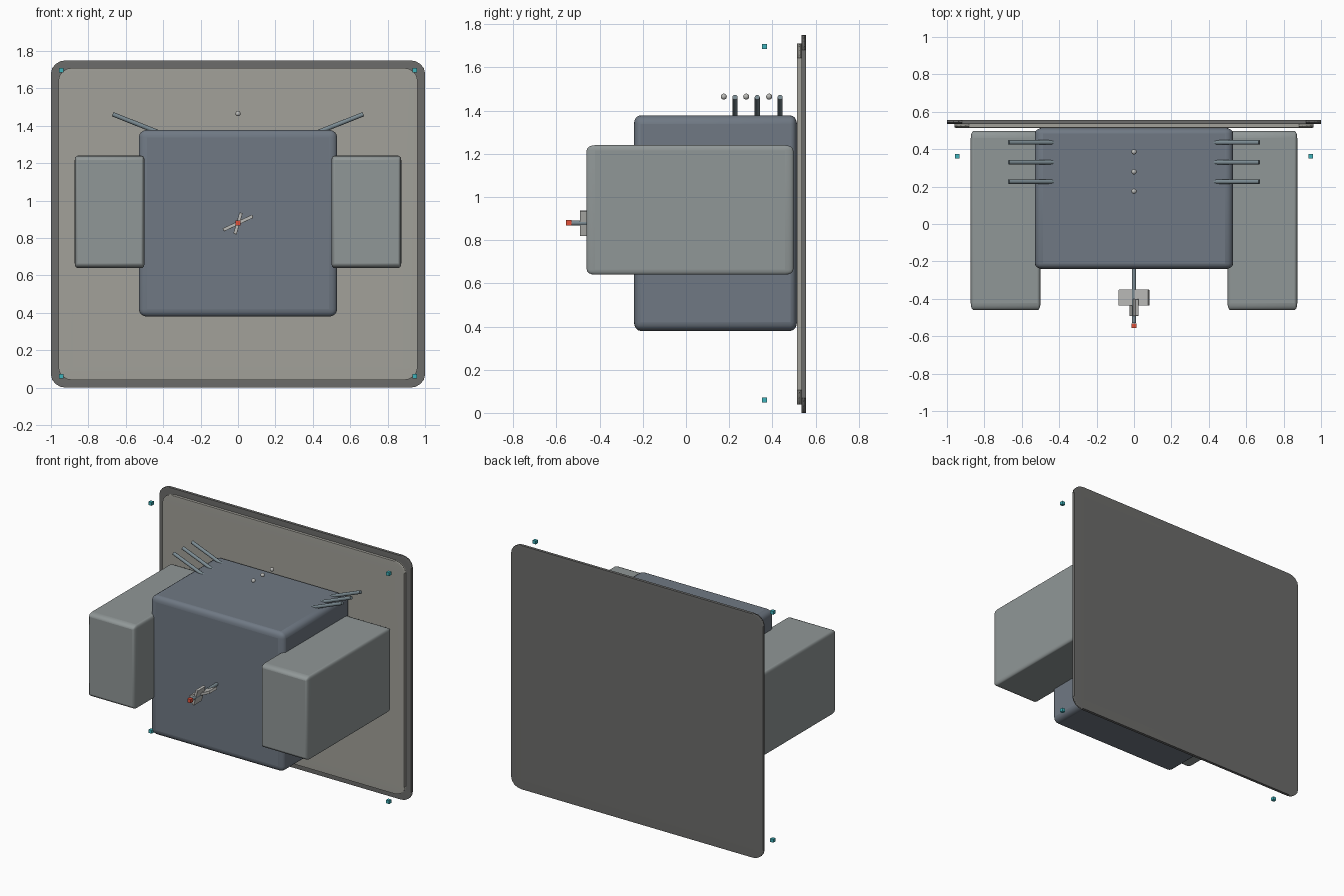
import bpy
from math import radians, hypot, atan2
from mathutils import Vector

if "Cube" in bpy.data.objects:
    bpy.data.objects.remove(bpy.data.objects["Cube"])


def material(name, r, g, b):
    m = bpy.data.materials.new(name)
    m.diffuse_color = (r, g, b, 1)
    m.use_nodes = True
    m.node_tree.nodes["Principled BSDF"].inputs["Base Color"].default_value = m.diffuse_color
    return m


SLATE = material("slate", 0.16, 0.19, 0.23)
STEEL = material("steel", 0.28, 0.31, 0.31)
SAND = material("sand", 0.36, 0.355, 0.32)
DARK = material("dark", 0.15, 0.15, 0.145)
ROD = material("rod", 0.2, 0.26, 0.29)
PALE = material("pale", 0.5, 0.5, 0.48)
RED = material("red", 0.75, 0.08, 0.04)
TEAL = material("teal", 0.05, 0.45, 0.5)


def finish(ob, name, mat, smooth=True):
    ob.name = name
    ob.data.materials.append(mat)
    if smooth:
        bpy.ops.object.shade_smooth_by_angle()
    return ob


def box(name, lo, hi, mat, bevel=0.04, angle=0):
    """Box between two corners; the bevel stretches with the box scale."""
    lo, hi = Vector(lo), Vector(hi)
    bpy.ops.mesh.primitive_cube_add(size=1, location=(lo + hi) / 2,
                                    rotation=(0, radians(-angle), 0))
    ob = bpy.context.object
    ob.scale = hi - lo
    if bevel:
        mod = ob.modifiers.new("rounded", 'BEVEL')
        mod.width = bevel
        mod.segments = 4
    return finish(ob, name, mat, bool(bevel))


def rod(name, a, b, radius, mat):
    a, b = Vector(a), Vector(b)
    d = b - a
    bpy.ops.mesh.primitive_cylinder_add(vertices=16, radius=radius, depth=d.length,
                                        location=(a + b) / 2,
                                        rotation=d.to_track_quat('Z', 'Y').to_euler())
    return finish(bpy.context.object, name, mat)


# Back plate and inset panel
box("back_plate", (-1, 0.535, 0), (1, 0.557, 1.75), DARK)
box("front_panel", (-0.96, 0.514, 0.04), (0.96, 0.537, 1.71), SAND)

# Main housing
box("housing", (-0.53, -0.241, 0.38), (0.53, 0.514, 1.378), SLATE)

# Side boxes and splayed rods
for s, side in ((-1, "left"), (1, "right")):
    x0, x1 = sorted((s * 0.50, s * 0.873))
    box(f"{side}_side_box", (x0, -0.46, 0.64), (x1, 0.497, 1.24), STEEL)
    for i, y in enumerate((0.227, 0.33, 0.436)):
        rod(f"{side}_rod_{i + 1}", (s * 0.42, y, 1.363), (s * 0.67, y, 1.462), 0.012, ROD)

# Row of beads floating over the housing
for i, y in enumerate((0.175, 0.279, 0.385)):
    bpy.ops.mesh.primitive_uv_sphere_add(segments=16, ring_count=8, radius=0.014,
                                         location=(0, y, 1.465))
    finish(bpy.context.object, f"bead_{i + 1}", PALE)

# Front spindle with two twisted blades and a red tip
rod("spindle", (0, -0.235, 0.88), (0, -0.53, 0.88), 0.012, ROD)
box("large_blade", (-0.087, -0.437, 0.871), (0.087, -0.35, 0.889), PALE, angle=25)
box("small_blade", (-0.059, -0.492, 0.869), (0.059, -0.402, 0.887), PALE, angle=74)
box("spindle_tip", (-0.013, -0.557, 0.867), (0.013, -0.531, 0.893), RED, bevel=0)

# Corner marker cubes
for x in (-0.944, 0.944):
    for z in (0.06, 1.697):
        box("corner_marker", (x - 0.012, 0.351, z - 0.012),
            (x + 0.012, 0.375, z + 0.012), TEAL, bevel=0)
